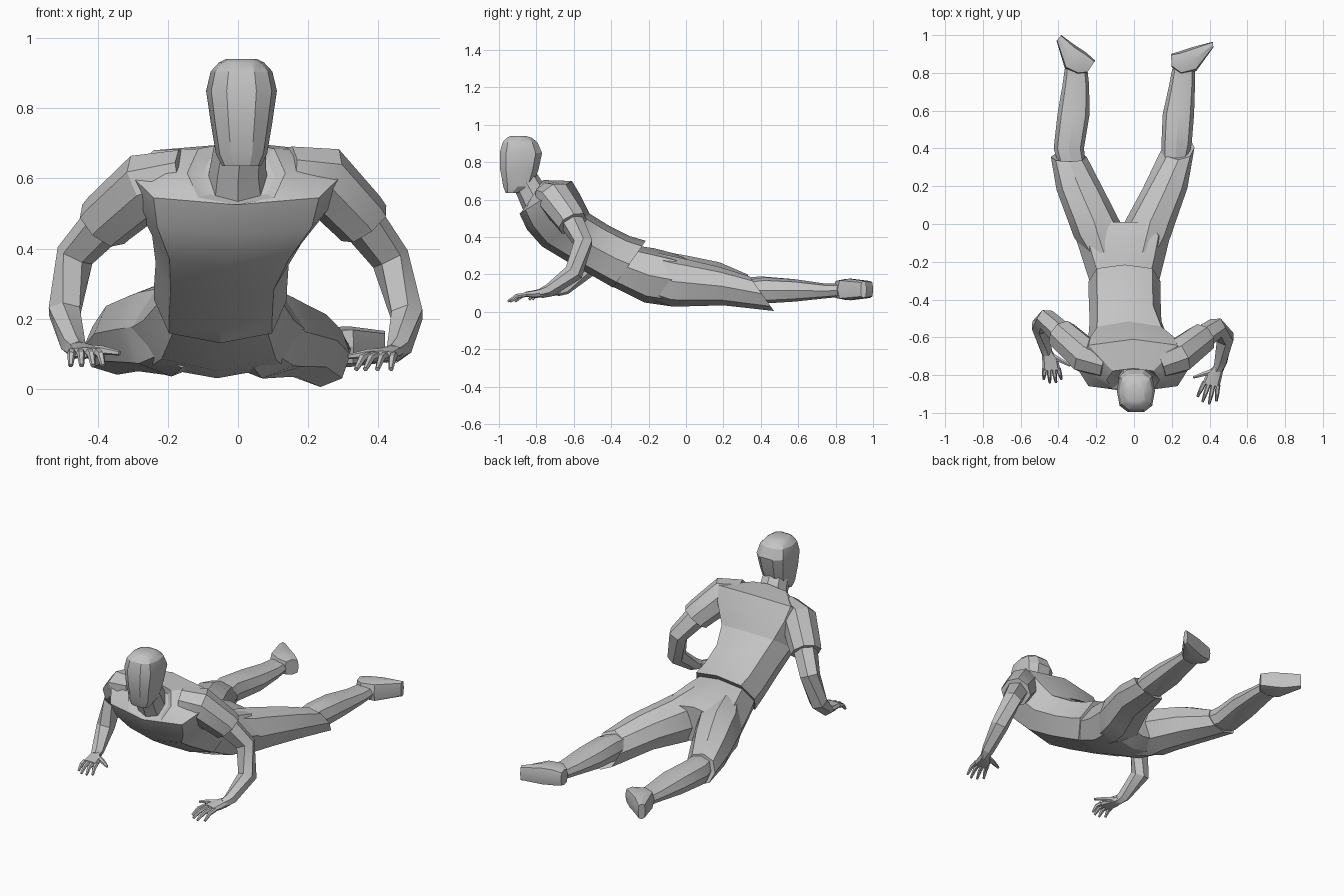
import bpy, bmesh, math
from mathutils import Vector as V

cube = bpy.data.objects.get("Cube")
if cube:
    bpy.data.objects.remove(cube, do_unlink=True)

GREY = (0.55, 0.55, 0.55, 1)
mat = bpy.data.materials.new("plain_grey")
mat.use_nodes = True
mat.diffuse_color = GREY
mat.node_tree.nodes["Principled BSDF"].inputs["Base Color"].default_value = GREY
mat.node_tree.nodes["Principled BSDF"].inputs["Roughness"].default_value = 0.8

X, Y, Z = V((1, 0, 0)), V((0, 1, 0)), V((0, 0, 1))
made = []


def loft(name, rings, sides=8, square=0.8):
    """Skin a list of rings, each given as centre and two half axes."""
    bm = bmesh.new()
    loops = []
    for c, a, b in rings:
        loop = []
        for i in range(sides):
            t = math.tau * i / sides
            p, q = (math.copysign(abs(f) ** square, f) if abs(f) > 1e-6 else 0
                    for f in (math.cos(t), math.sin(t)))
            loop.append(bm.verts.new(c + a * p + b * q))
        loops.append(loop)
    for lo, hi in zip(loops, loops[1:]):
        for i in range(sides):
            j = (i + 1) % sides
            bm.faces.new((lo[i], lo[j], hi[j], hi[i]))
    bm.faces.new(loops[0])
    bm.faces.new(loops[-1])
    bmesh.ops.recalc_face_normals(bm, faces=bm.faces)
    mesh = bpy.data.meshes.new(name)
    bm.to_mesh(mesh)
    bm.free()
    ob = bpy.data.objects.new(name, mesh)
    bpy.context.collection.objects.link(ob)
    mesh.materials.append(mat)
    made.append(ob)


def slab(cx, half, top, low):
    """Ring across x between a back point and a belly point in (y, z)."""
    t, l = V((cx, *top)), V((cx, *low))
    return (t + l) / 2, X * half, (t - l) / 2


def tube(name, pts, radii, ref, sides=6):
    """Limb following a path, with a radius at each point."""
    pts = [V(p) for p in pts]
    rings = []
    for i, (p, r) in enumerate(zip(pts, radii)):
        n = (pts[min(i + 1, len(pts) - 1)] - pts[max(i - 1, 0)]).normalized()
        u = (ref - n * ref.dot(n)).normalized()
        rings.append((p, u * r, n.cross(u) * r))
    loft(name, rings, sides, 0.9)


# Shirt, from the hem up to the open neckline
loft("shirt", [
    slab(-.05, .19, (-.215, .38), (-.39, .13)),
    slab(-.05, .19, (-.30, .405), (-.46, .17)),
    slab(-.045, .19, (-.41, .46), (-.62, .26)),
    slab(-.025, .22, (-.515, .525), (-.77, .35)),
    slab(-.01, .285, (-.565, .625), (-.85, .44)),
    slab(-.005, .305, (-.61, .70), (-.89, .525)),
    slab(-.005, .14, (-.765, .705), (-.885, .525)),
    slab(0, .105, (-.765, .67), (-.855, .54)),
], 8, 0.74)

# Trouser seat
loft("trouser_seat", [
    slab(-.05, .175, (-.27, .355), (-.40, .14)),
    slab(-.055, .215, (-.17, .34), (-.22, .05)),
    slab(-.06, .25, (-.06, .312), (-.08, .03)),
    slab(-.06, .2, (.01, .28), (.01, .07)),
])

# Neck and head
tube("neck", [(0, -.785, .57), (0, -.82, .63), (.01, -.875, .73)],
     [.09, .08, .07], X, 8)
loft("head", [(V((.01, (f + b) / 2, z)), X * w, Y * (b - f) / 2)
              for z, w, f, b in ((.635, .055, -.965, -.895),
                                 (.67, .073, -.98, -.82),
                                 (.76, .088, -.997, -.785),
                                 (.85, .101, -1.0, -.765),
                                 (.905, .088, -.985, -.79),
                                 (.93, .065, -.962, -.82),
                                 (.94, .045, -.94, -.85))], 10, 0.74)

# Trouser legs: centre x, half width, back point, belly point
LEGS = {
    "right": [(-.16, .095, (-.15, .32), (-.17, .06)),
              (-.19, .128, (-.06, .312), (-.08, .035)),
              (-.21, .137, (.01, .30), (.01, .04)),
              (-.285, .125, (.18, .265), (.18, .05)),
              (-.345, .095, (.33, .2), (.38, .04)),
              (-.345, .075, (.33, .18), (.37, .06))],
    "left": [(.045, .095, (-.15, .315), (-.17, .06)),
             (.068, .125, (-.06, .295), (-.08, .03)),
             (.085, .135, (.01, .28), (.01, .03)),
             (.165, .118, (.18, .24), (.2, .035)),
             (.235, .085, (.34, .19), (.47, .005)),
             (.235, .065, (.35, .17), (.44, .03))],
}
# Bare lower legs: x, y, z, half width, half height
SHINS = {
    "right": [(-.32, .28, .125, .07, .055), (-.345, .4, .12, .08, .07),
              (-.32, .58, .115, .085, .06), (-.308, .74, .112, .07, .04),
              (-.307, .82, .115, .06, .035)],
    "left": [(.21, .28, .115, .06, .05), (.225, .42, .115, .08, .07),
             (.235, .58, .115, .083, .06), (.255, .74, .112, .068, .04),
             (.262, .82, .115, .06, .035)],
}
# Shoes, heel to toe: upper point and sole point in (x, y), half height
SHOES = {
    "right": [((-.25, .80), (-.205, .865), .045), ((-.30, .79), (-.25, .905), .055),
              ((-.365, .82), (-.31, .945), .058), ((-.41, .97), (-.385, 1.0), .045)],
    "left": [((.2, .83), (.195, .90), .045), ((.25, .79), (.245, .915), .055),
             ((.33, .81), (.305, .935), .058), ((.42, .935), (.418, .965), .045)],
}
# Arm centre lines, shoulder to wrist
ARMS = {
    "right": [(-.15, -.735, .605), (-.255, -.7, .585), (-.37, -.595, .485),
              (-.465, -.505, .38), (-.495, -.54, .22), (-.47, -.65, .125),
              (-.46, -.69, .11)],
    "left": [(.14, -.735, .615), (.235, -.7, .605), (.345, -.615, .49),
             (.435, -.55, .37), (.482, -.60, .21), (.46, -.73, .115),
             (.445, -.775, .1)],
}
AIM = {"right": V((.04, -1, 0)), "left": V((-.22, -1, 0))}

for side, s in (("right", -1), ("left", 1)):
    loft(side + "_trouser_leg", [slab(*r) for r in LEGS[side]], 8, 0.9)
    loft(side + "_shin", [(V((x, y, z)), X * w, Z * h)
                          for x, y, z, w, h in SHINS[side]])
    loft(side + "_shoe", [((V((*a, .12)) + V((*b, .12))) / 2,
                           (V((*b, 0)) - V((*a, 0))) / 2, Z * h)
                          for a, b, h in SHOES[side]], 8, 0.55)

    # Bare arm and the short sleeve over it
    path = ARMS[side]
    ref = V((s * .7, 0, .7))
    tube(side + "_arm", path[1:], [.07, .065, .055, .05, .035, .027], ref)
    tube(side + "_sleeve", path[:3] + [V(path[2]).lerp(V(path[3]), .15)],
         [.08, .095, .084, .082], ref, 8)

    # Hand: palm, four curled fingers and a thumb
    wrist = V(path[-1])
    fwd = AIM[side].normalized()
    inward = V((-fwd.y, fwd.x, 0)) * -s
    loft(side + "_palm", [(wrist + fwd * d + inward * i - Z * dz, inward * w, Z * h)
                          for d, i, dz, w, h in ((-.02, 0, -.005, .026, .024),
                                                 (.03, .015, .004, .042, .022),
                                                 (.085, .02, .006, .046, .014))])
    reach = (.055, .075, .075, .06) if s < 0 else (.085, .108, .105, .085)
    for k, length in enumerate(reach):
        off = inward * (-.016 + .024 * k)
        out = (fwd + inward * (k - 1) * .12).normalized()
        root = wrist + fwd * .075 + off - Z * .006
        tube(f"{side}_finger_{k + 1}",
             [root, root + out * length * .55 - Z * .008, root + out * length - Z * .038],
             [.013, .0115, .007], inward)
    root = wrist + fwd * .01 + inward * .025
    tube(side + "_thumb", [root, root + fwd * .025 + inward * .045,
                           root + fwd * .055 + inward * .095 - Z * .008],
         [.017, .013, .007], Z)

# Soft shading inside each plane, crisp folds between them
bpy.ops.object.select_all(action='DESELECT')
for ob in made:
    ob.select_set(True)
bpy.context.view_layer.objects.active = made[0]
bpy.ops.object.shade_smooth_by_angle(angle=math.radians(25))
